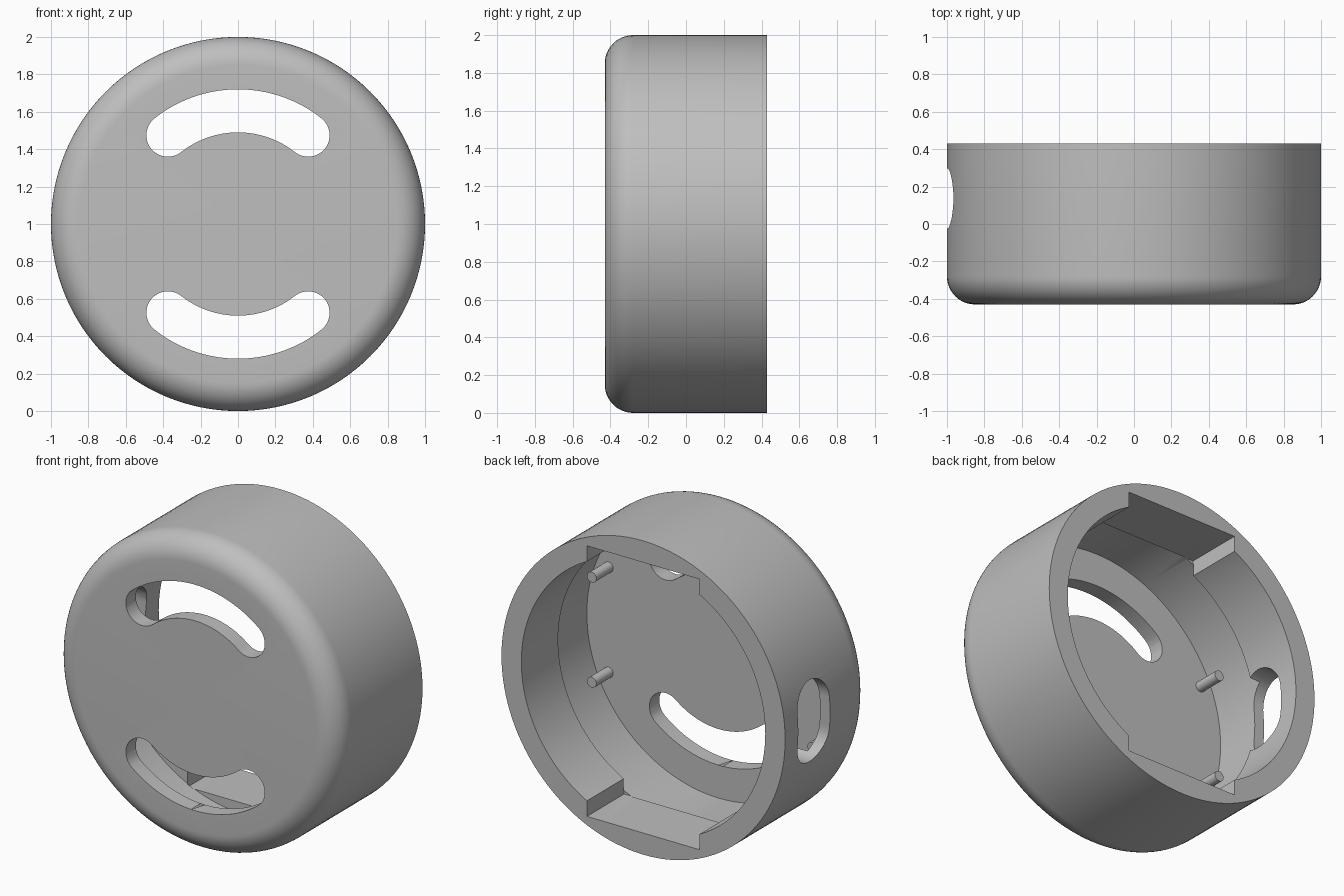
import bpy, bmesh
from math import sin, cos, pi, radians
from mathutils import Vector

cube = bpy.data.objects.get("Cube")
if cube:
    bpy.data.objects.remove(cube, do_unlink=True)

CENTRE = Vector((0, 0, 1))
FRONT, BACK, FLOOR, STEP = -0.43, 0.43, -0.33, 0.06
BORE, CAVITY = 0.86, 0.93

grey = bpy.data.materials.new("plain grey")
grey.use_nodes = True
grey.diffuse_color = (0.52, 0.52, 0.52, 1)
grey.node_tree.nodes["Principled BSDF"].inputs["Base Color"].default_value = grey.diffuse_color


def make_object(name, bm):
    bmesh.ops.remove_doubles(bm, verts=bm.verts, dist=1e-5)
    bmesh.ops.recalc_face_normals(bm, faces=bm.faces)
    mesh = bpy.data.meshes.new(name)
    bm.to_mesh(mesh)
    bm.free()
    mesh.materials.append(grey)
    obj = bpy.data.objects.new(name, mesh)
    obj.location = CENTRE
    bpy.context.collection.objects.link(obj)
    return obj


def prism(name, outline, depth):
    """Extrude a closed outline along a vector."""
    bm = bmesh.new()
    face = bm.faces.new([bm.verts.new(p) for p in outline])
    new = bmesh.ops.extrude_face_region(bm, geom=[face])["geom"]
    moved = [v for v in new if isinstance(v, bmesh.types.BMVert)]
    bmesh.ops.translate(bm, verts=moved, vec=depth)
    return make_object(name, bm)


def arc(cx, cy, r, start, end, steps):
    angles = [radians(start + (end - start) * i / steps) for i in range(steps + 1)]
    return [(cx + r * cos(a), cy + r * sin(a)) for a in angles]


def cut(target, cutter):
    mod = target.modifiers.new(cutter.name, 'BOOLEAN')
    mod.operation = 'DIFFERENCE'
    mod.solver = 'EXACT'
    mod.object = cutter
    bpy.context.view_layer.objects.active = target
    bpy.ops.object.modifier_apply(modifier=mod.name)
    bpy.data.objects.remove(cutter, do_unlink=True)


# Round cup: rounded front edge, stepped cavity, open back
round_r = 0.15
profile = [(0, FRONT)] + arc(1 - round_r, FRONT + round_r, round_r, -90, 0, 12)
profile += [(1, BACK), (BORE, BACK), (BORE, STEP), (CAVITY, STEP), (CAVITY, FLOOR), (0, FLOOR)]
bm = bmesh.new()
verts = [bm.verts.new((r, y, 0)) for r, y in profile]
edges = [bm.edges.new(pair) for pair in zip(verts, verts[1:])]
bmesh.ops.spin(bm, geom=verts + edges, cent=(0, 0, 0), axis=(0, 1, 0),
               angle=2 * pi, steps=128, use_merge=True)
housing = make_object("housing", bm)

# Curved slots through the front, above and below the centre
mid, half, sweep = 0.605, 0.115, 38.3
a0, a1 = 90 - sweep, 90 + sweep
slot = arc(0, 0, mid + half, a0, a1, 32)
slot += arc(mid * cos(radians(a1)), mid * sin(radians(a1)), half, a1, a1 + 180, 16)[1:]
slot += arc(0, 0, mid - half, a1, a0, 32)[1:]
slot += arc(mid * cos(radians(a0)), mid * sin(radians(a0)), half, a0 + 180, a0 + 360, 16)[1:-1]
for side in (1, -1):
    cut(housing, prism("slot_cutter", [(x, -0.6, z * side) for x, z in slot], (0, 0.4, 0)))

# Flat-sided notches in the rim, top and bottom
w, h = 0.397, 0.862
corners = [(-w, -h), (w, -h), (w, h), (-w, h)]
cut(housing, prism("notch_cutter", [(x, STEP - 0.004, z) for x, z in corners], (0, 0.6, 0)))

# Oval opening through one side wall
oval = arc(0.137, 0.1, 0.16, 0, 180, 20) + arc(0.137, -0.1, 0.16, 180, 360, 20)
cut(housing, prism("oval_cutter", [(-1.2, y, z) for y, z in oval], (0.5, 0, 0)))

# Four short pegs standing on the cavity floor
pegs = []
for sx, px in ((1, "left"), (-1, "right")):
    for sz, pz in ((1, "upper"), (-1, "lower")):
        ring = arc(0.777 * sx, 0.335 * sz, 0.033, 0, 360, 24)[:-1]
        pegs.append(prism(f"{pz}_{px}_peg", [(x, FLOOR - 0.02, z) for x, z in ring], (0, 0.19, 0)))

# Smooth round surfaces, crisp edges
bpy.ops.object.select_all(action='DESELECT')
for obj in [housing] + pegs:
    obj.select_set(True)
bpy.context.view_layer.objects.active = housing
bpy.ops.object.shade_smooth_by_angle(angle=radians(30))
